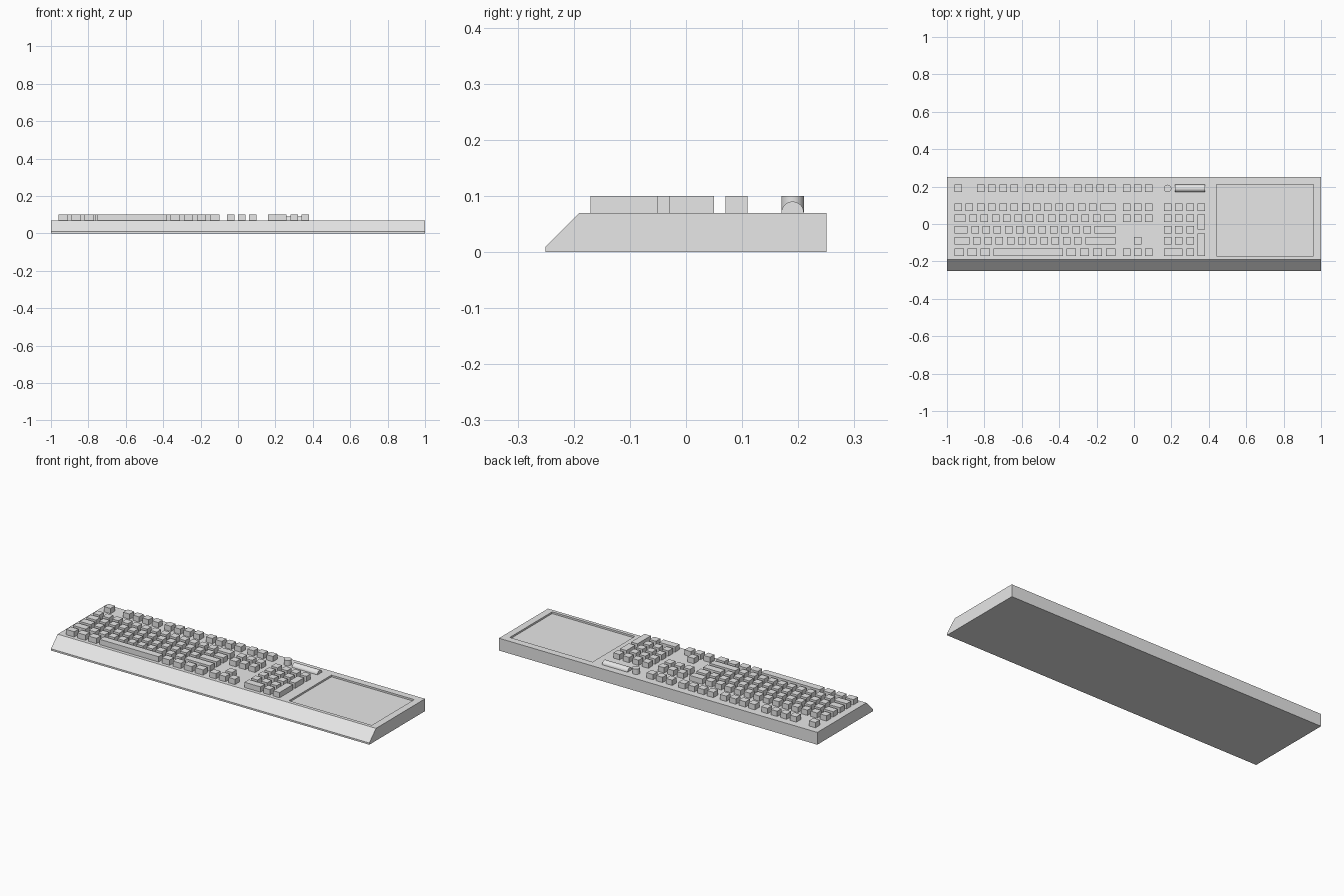
import bpy
import bmesh
import math

old = bpy.data.objects.get("Cube")
if old:
    bpy.data.objects.remove(old, do_unlink=True)

GREY = (0.8, 0.8, 0.8, 1.0)
plastic = bpy.data.materials.new("grey_plastic")
plastic.use_nodes = True
plastic.diffuse_color = GREY
plastic.node_tree.nodes["Principled BSDF"].inputs["Base Color"].default_value = GREY

DECK = 0.07     # height of the top surface
KEY = 0.04      # side of a square key
PITCH = 0.06    # spacing between keys
GAP = PITCH - KEY


def finish(bm, name):
    bmesh.ops.recalc_face_normals(bm, faces=bm.faces)
    mesh = bpy.data.meshes.new(name)
    bm.to_mesh(mesh)
    bm.free()
    mesh.materials.append(plastic)
    obj = bpy.data.objects.new(name, mesh)
    bpy.context.collection.objects.link(obj)
    return obj


def add_key(bm, x, y, width=KEY, depth=KEY):
    """Key with its left front corner at x, y and softened top edges."""
    top = DECK + 0.03
    made = bmesh.ops.create_cube(bm, size=1)
    for v in made["verts"]:
        v.co.x = x + (v.co.x + 0.5) * width
        v.co.y = y + (v.co.y + 0.5) * depth
        v.co.z = top if v.co.z > 0 else DECK
    edges = {e for v in made["verts"] for e in v.link_edges
             if all(w.co.z == top for w in e.verts)}
    bmesh.ops.bevel(bm, geom=list(edges), offset=0.003, segments=1,
                    affect='EDGES')


def key_row(bm, x, y, widths):
    for w in widths:
        add_key(bm, x, y, w)
        x += w + GAP


def cylinder(name, radius, length, location, along_x=False):
    bpy.ops.mesh.primitive_cylinder_add(vertices=32, radius=radius, depth=length,
                                        location=location)
    obj = bpy.context.object
    obj.name = name
    if along_x:
        obj.rotation_euler.y = math.pi / 2
    obj.data.materials.append(plastic)
    bpy.ops.object.shade_smooth_by_angle(angle=math.radians(40))


# Case: wedge-fronted profile extruded sideways
bm = bmesh.new()
profile = [(-0.25, 0), (-0.25, 0.01), (-0.19, DECK), (0.25, DECK), (0.25, 0)]
side = bm.faces.new([bm.verts.new((-1, y, z)) for y, z in profile])
grown = bmesh.ops.extrude_face_region(bm, geom=[side])["geom"]
for v in grown:
    if isinstance(v, bmesh.types.BMVert):
        v.co.x = 1
bmesh.ops.recalc_face_normals(bm, faces=bm.faces)

# Shallow tray sunk into the deck beside the keys
bm.faces.ensure_lookup_table()
deck = max(bm.faces, key=lambda f: f.calc_center_median().z)
bmesh.ops.inset_region(bm, faces=[deck], thickness=0.04)
for v in deck.verts:
    v.co.x = 0.96 if v.co.x > 0 else 0.44
    v.co.y = 0.21 if v.co.y > 0 else -0.17
floor = bmesh.ops.extrude_discrete_faces(bm, faces=[deck])["faces"][0]
for v in floor.verts:
    v.co.z -= 0.01
finish(bm, "case")

# Rows from front to back
FRONT, SHIFT, HOME, UPPER, NUMBER, FUNCTION = -0.17, -0.11, -0.05, 0.01, 0.07, 0.17
LEFT = -0.96

# Main typing block
bm = bmesh.new()
key_row(bm, LEFT, NUMBER, [KEY] * 13 + [0.08])
key_row(bm, LEFT, UPPER, [0.06] + [KEY] * 12 + [0.06])
key_row(bm, LEFT, HOME, [0.07] + [KEY] * 11 + [0.11])
key_row(bm, LEFT, SHIFT, [0.08] + [KEY] * 10 + [0.16])
key_row(bm, LEFT, FRONT, [0.05] * 3 + [0.37] + [0.05] * 4)
finish(bm, "typing_keys")

# Escape key and three groups of four
bm = bmesh.new()
add_key(bm, LEFT, FUNCTION)
for x in (-0.84, -0.58, -0.32):
    key_row(bm, x, FUNCTION, [KEY] * 4)
finish(bm, "function_keys")

# Navigation and arrow keys
bm = bmesh.new()
for y in (FUNCTION, NUMBER, UPPER, FRONT):
    key_row(bm, -0.06, y, [KEY] * 3)
add_key(bm, 0, SHIFT)
finish(bm, "navigation_keys")

# Number pad with two tall keys on its outer column
bm = bmesh.new()
key_row(bm, 0.16, NUMBER, [KEY] * 4)
for y in (UPPER, HOME, SHIFT):
    key_row(bm, 0.16, y, [KEY] * 3)
key_row(bm, 0.16, FRONT, [0.10, KEY])
add_key(bm, 0.34, -0.03, depth=0.08)
add_key(bm, 0.34, FRONT, depth=0.12)
finish(bm, "number_pad_keys")

# Round knob and half-sunk roller
cylinder("knob", 0.02, 0.03, (0.18, 0.19, DECK + 0.015))
cylinder("roller", 0.02, 0.16, (0.30, 0.19, DECK), along_x=True)
